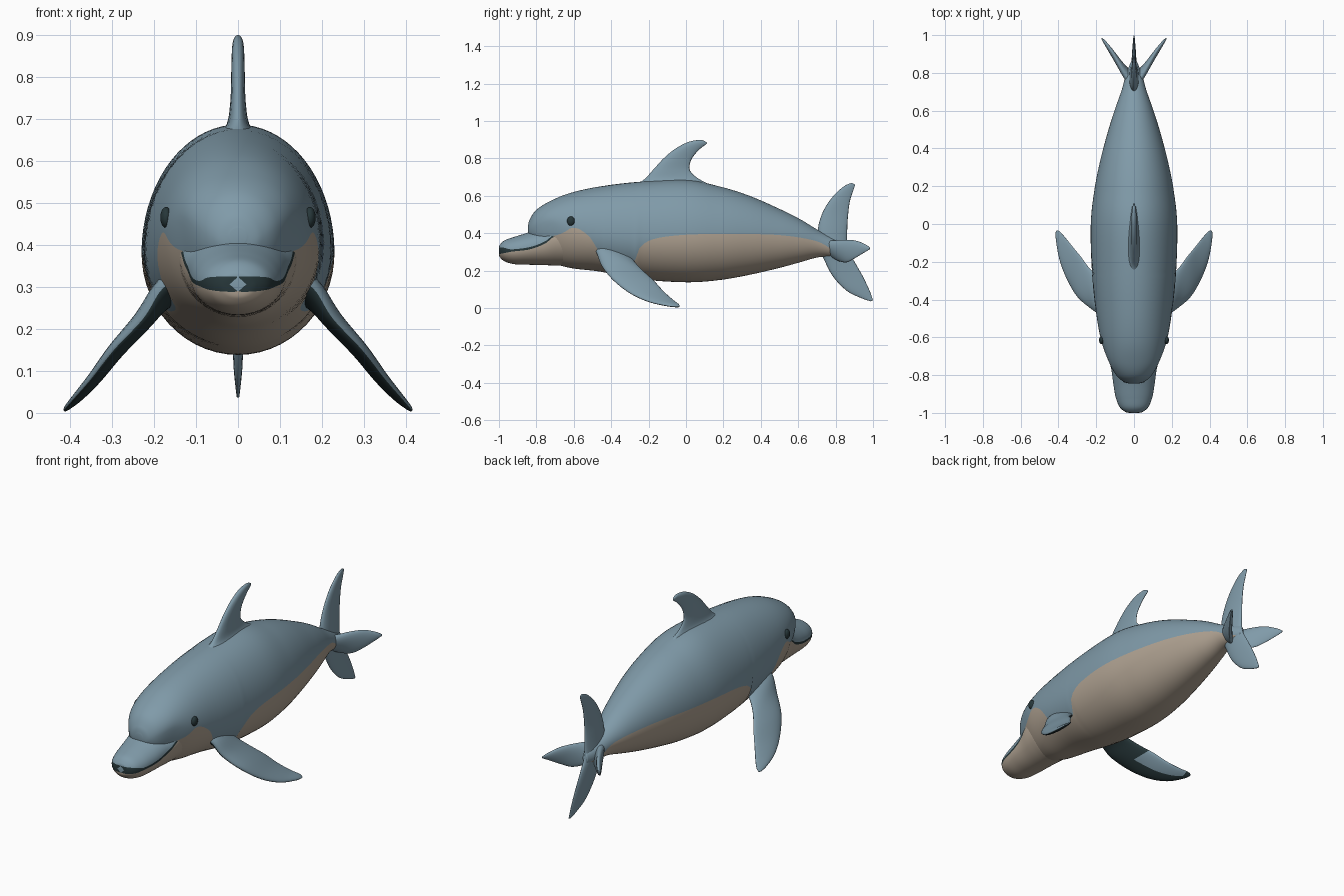
import bpy, bmesh, math
from mathutils import Vector


def material(name, rgb):
    m = bpy.data.materials.new(name)
    m.diffuse_color = (*rgb, 1)
    return m


BLUE = material("slate_blue_skin", (0.215, 0.325, 0.395))
BEIGE = material("beige_belly", (0.43, 0.36, 0.285))
DARK = material("dark_teal", (0.02, 0.038, 0.042))


def finish(name, bm, mats, mirror=False):
    bmesh.ops.recalc_face_normals(bm, faces=bm.faces)
    me = bpy.data.meshes.new(name)
    bm.to_mesh(me)
    bm.free()
    for m in mats:
        me.materials.append(m)
    for p in me.polygons:
        p.use_smooth = True
    ob = bpy.data.objects.new(name, me)
    bpy.context.collection.objects.link(ob)
    if mirror:
        ob.modifiers.new("mirror", 'MIRROR')
    return ob


def spline(rows, sub):
    """Catmull-Rom through rows of numbers."""
    out, n = [], len(rows)
    for i in range(n - 1):
        a, b, c, d = rows[max(i - 1, 0)], rows[i], rows[i + 1], rows[min(i + 2, n - 1)]
        for k in range(sub + (i == n - 2)):
            t = k / sub
            out.append([0.5 * (2 * q + (r - p) * t + (2 * p - 5 * q + 4 * r - s) * t * t
                               + (3 * q - p - 3 * r + s) * t ** 3)
                        for p, q, r, s in zip(a, b, c, d)])
    return out


def curve(points):
    """Smooth height line z(y) through the given points."""
    dense = spline(points, 8)

    def f(y):
        if y <= dense[0][0]:
            return dense[0][1]
        for (y0, z0), (y1, z1) in zip(dense, dense[1:]):
            if y <= y1:
                return z0 + (z1 - z0) * (y - y0) / max(y1 - y0, 1e-6)
        return dense[-1][1]
    return f


def skin(rings, rule):
    """Bridge rings of points; rule(ring, segment) gives the material index."""
    bm = bmesh.new()
    vs = [[bm.verts.new(p) for p in r] for r in rings]
    n = len(rings[0])
    for i in range(len(vs) - 1):
        for j in range(n):
            k = (j + 1) % n
            f = bm.faces.new((vs[i][j], vs[i][k], vs[i + 1][k], vs[i + 1][j]))
            f.material_index = rule(i, j)
    for i, row in ((0, vs[0]), (len(vs) - 2, vs[-1])):
        bm.faces.new(row).material_index = rule(i, 0)
    return bm


def hull(name, stations, borders, counts, mats, sub):
    """Egg-shaped rings (y, top, bottom, half width, widest z); colour borders follow z(y)."""
    rings = []
    for y, top, bot, w, mid in spline(stations, sub):
        angles = [math.pi / 2]
        for b in borders:
            z = b(y)
            s = (z - mid) / (top - mid) if z > mid else (z - mid) / (mid - bot)
            angles.append(math.asin(max(-0.995, min(0.995, s))))
        angles.append(-math.pi / 2)
        side = []
        for a, b, c in zip(angles, angles[1:], counts):
            side += [a + (b - a) * k / c for k in range(c)]
        side.append(-math.pi / 2)
        half = []
        for a in side:
            s = math.sin(a)
            half.append((w * math.cos(a), y, mid + s * ((top - mid) if s > 0 else (mid - bot))))
        rings.append(half + [(-x, yy, z) for x, yy, z in half[-2:0:-1]])
    bands = [i for i, c in enumerate(counts) for _ in range(c)]
    bands += bands[::-1]
    return finish(name, skin(rings, lambda i, j: bands[j]), mats)


def fin(name, stations, normal, mirror=False, rule=lambda span, chord, under: 0):
    """Blade lofted from (leading point, trailing point, half thickness) stations."""
    n, sub = 24, 6
    nv = Vector(normal).normalized()
    rows = spline([(*a, *b, t) for a, b, t in stations], sub)
    rings = []
    for r in rows:
        a, b = Vector(r[:3]), Vector(r[3:6])
        ring = []
        for j in range(n):
            ph = 2 * math.pi * j / n
            u = (1 - math.cos(ph)) / 2
            ring.append(a.lerp(b, u) + nv * r[6] * math.sin(ph) * (1.25 - 0.5 * u))
        rings.append(ring)

    def mat(i, j):
        ph = 2 * math.pi * (j + 0.5) / n
        return rule(i / len(rows), (1 - math.cos(ph)) / 2, ph > math.pi)
    return finish(name, skin(rings, mat), [BLUE, DARK], mirror)


def upright(rows):
    """Stations of a blade on the centre plane, from (y, z, y, z, thickness)."""
    return [((0, a, b), (0, c, d), t) for a, b, c, d, t in rows]


# Body with belly and cheek colour border
belly = curve([(-0.9, 0.36), (-0.69, 0.39), (-0.6, 0.43), (-0.52, 0.385), (-0.47, 0.31),
               (-0.42, 0.25), (-0.28, 0.25), (-0.245, 0.325), (-0.17, 0.37), (0, 0.392),
               (0.25, 0.396), (0.5, 0.39), (0.69, 0.36), (0.78, 0.315), (0.86, 0.28)])
hull("body", [
    (-0.845, 0.44, 0.40, 0.02, 0.42), (-0.835, 0.475, 0.37, 0.055, 0.42),
    (-0.80, 0.525, 0.31, 0.095, 0.44), (-0.73, 0.57, 0.25, 0.133, 0.46),
    (-0.62, 0.615, 0.215, 0.173, 0.43), (-0.46, 0.65, 0.195, 0.202, 0.40),
    (-0.25, 0.675, 0.155, 0.223, 0.385), (0, 0.685, 0.138, 0.229, 0.38),
    (0.18, 0.65, 0.15, 0.21, 0.38), (0.34, 0.60, 0.178, 0.178, 0.38),
    (0.5, 0.53, 0.215, 0.135, 0.37), (0.61, 0.475, 0.245, 0.10, 0.36),
    (0.71, 0.415, 0.272, 0.065, 0.345), (0.80, 0.37, 0.275, 0.04, 0.32),
    (0.86, 0.34, 0.28, 0.015, 0.31)], [belly], [18, 14], [BLUE, BEIGE], 10)

# Beak with dark mouth line and lip tip
lip_top = curve([(-1, 0.325), (-0.97, 0.322), (-0.93, 0.314), (-0.835, 0.326),
                 (-0.755, 0.356), (-0.69, 0.396), (-0.55, 0.40)])
lip_low = curve([(-1, 0.288), (-0.97, 0.294), (-0.93, 0.302), (-0.835, 0.314),
                 (-0.755, 0.344), (-0.69, 0.386), (-0.55, 0.39)])
hull("beak", [
    (-1.0, 0.322, 0.29, 0.02, 0.306), (-0.995, 0.338, 0.272, 0.045, 0.306),
    (-0.97, 0.362, 0.25, 0.075, 0.308), (-0.92, 0.38, 0.235, 0.096, 0.31),
    (-0.85, 0.402, 0.232, 0.109, 0.32), (-0.77, 0.43, 0.23, 0.12, 0.34),
    (-0.70, 0.45, 0.228, 0.138, 0.37), (-0.63, 0.45, 0.228, 0.14, 0.37),
    (-0.55, 0.42, 0.24, 0.12, 0.36)], [lip_top, lip_low], [12, 2, 12],
    [BLUE, DARK, BEIGE], 8)

# Dorsal fin
fin("dorsal_fin", upright([
    (-0.28, 0.655, 0.15, 0.65, 0.05), (-0.225, 0.687, 0.07, 0.69, 0.026),
    (-0.175, 0.74, 0.022, 0.735, 0.018), (-0.12, 0.80, 0.025, 0.785, 0.016),
    (-0.06, 0.85, 0.05, 0.825, 0.015), (0.01, 0.887, 0.083, 0.858, 0.013),
    (0.07, 0.899, 0.107, 0.875, 0.008), (0.098, 0.894, 0.112, 0.884, 0.003)]), (1, 0, 0))

# Upright tail blade, top tip to bottom tip
fin("upright_tail_fin", upright([
    (0.885, 0.67, 0.905, 0.66, 0.003), (0.84, 0.648, 0.895, 0.63, 0.008),
    (0.78, 0.59, 0.876, 0.57, 0.012), (0.73, 0.51, 0.866, 0.49, 0.015),
    (0.705, 0.42, 0.862, 0.41, 0.022), (0.71, 0.33, 0.865, 0.32, 0.026),
    (0.738, 0.26, 0.90, 0.25, 0.018), (0.785, 0.17, 0.94, 0.18, 0.013),
    (0.86, 0.092, 0.965, 0.13, 0.01), (0.94, 0.052, 0.985, 0.085, 0.006),
    (0.988, 0.036, 1.0, 0.042, 0.003)]), (1, 0, 0))

# Side tail flukes
fin("side_tail_fluke", [
    ((0.0, 0.73, 0.36), (0.0, 0.78, 0.27), 0.03),
    ((0.045, 0.79, 0.362), (0.04, 0.82, 0.25), 0.022),
    ((0.08, 0.85, 0.365), (0.08, 0.86, 0.245), 0.017),
    ((0.115, 0.91, 0.36), (0.115, 0.90, 0.265), 0.013),
    ((0.15, 0.96, 0.34), (0.15, 0.95, 0.295), 0.008),
    ((0.17, 0.984, 0.323), (0.17, 0.982, 0.314), 0.003)], (0.87, -0.5, 0), True)

# Flippers, dark on the front of the underside
fin("flipper", [
    ((0.12, -0.50, 0.335), (0.12, -0.30, 0.30), 0.04),
    ((0.18, -0.478, 0.295), (0.18, -0.28, 0.255), 0.029),
    ((0.225, -0.45, 0.225), (0.235, -0.235, 0.205), 0.023),
    ((0.295, -0.39, 0.15), (0.28, -0.175, 0.15), 0.019),
    ((0.35, -0.30, 0.08), (0.325, -0.12, 0.09), 0.015),
    ((0.39, -0.20, 0.034), (0.365, -0.07, 0.045), 0.011),
    ((0.41, -0.10, 0.011), (0.395, -0.038, 0.02), 0.007),
    ((0.414, -0.05, 0.005), (0.41, -0.035, 0.007), 0.003)], (0.73, 0, 0.68), True,
    lambda span, chord, under: int(under and not (chord > 0.5 and 0.35 < span < 0.8)))

# Eyes
bm = bmesh.new()
bmesh.ops.create_uvsphere(bm, u_segments=20, v_segments=12, radius=1)
for v in bm.verts:
    v.co = Vector((0.171 + v.co.x * 0.014, -0.615 + v.co.y * 0.021, 0.465 + v.co.z * 0.025))
finish("eye", bm, [DARK], True)
